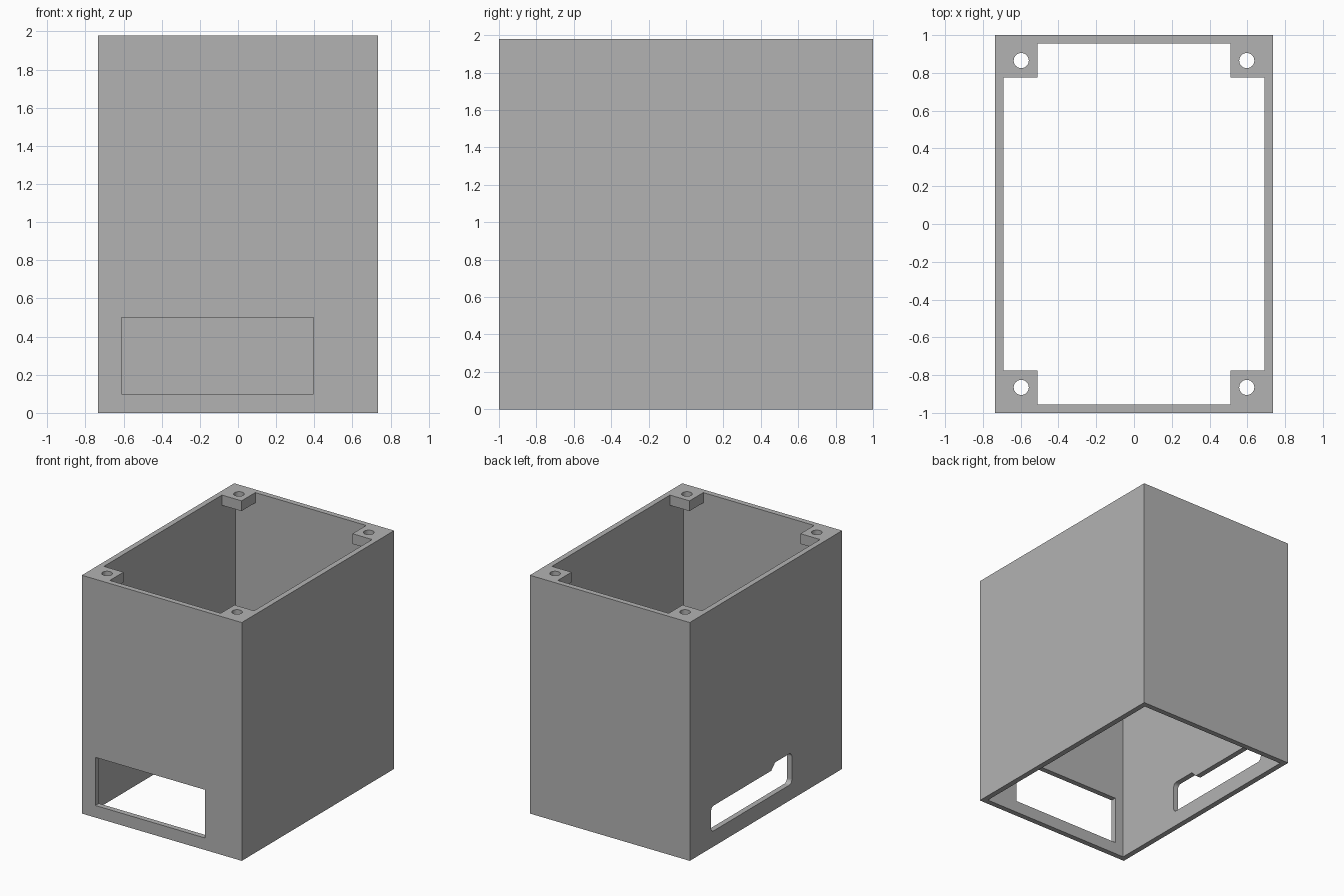
import bpy, bmesh, math
from mathutils import Matrix, Vector

cube = bpy.data.objects.get("Cube")
if cube:
    bpy.data.objects.remove(cube, do_unlink=True)

HX, HY, H = 0.735, 1.0, 1.98      # outer half sizes and height
WALL, TAB = 0.045, 0.225          # wall and corner tab widths
TAB_Z = H - 0.085                 # underside of the corner tabs

grey = bpy.data.materials.new("plain_grey")
grey.use_nodes = True
grey.diffuse_color = (0.45, 0.45, 0.45, 1)
grey.node_tree.nodes["Principled BSDF"].inputs["Base Color"].default_value = grey.diffuse_color


def prism(name, points, depth):
    """Extrude a closed outline of 3D points along the depth vector."""
    bm = bmesh.new()
    face = bm.faces.new([bm.verts.new(p) for p in points])
    out = bmesh.ops.extrude_face_region(bm, geom=[face])
    moved = [v for v in out["geom"] if isinstance(v, bmesh.types.BMVert)]
    bmesh.ops.translate(bm, vec=Vector(depth), verts=moved)
    bmesh.ops.recalc_face_normals(bm, faces=bm.faces)
    mesh = bpy.data.meshes.new(name)
    bm.to_mesh(mesh)
    bm.free()
    mesh.materials.append(grey)
    obj = bpy.data.objects.new(name, mesh)
    bpy.context.collection.objects.link(obj)
    return obj


def box(name, x0, x1, y0, y1, z0, z1):
    corners = [(x0, y0, z0), (x1, y0, z0), (x1, y1, z0), (x0, y1, z0)]
    return prism(name, corners, (0, 0, z1 - z0))


def cut(target, cutter):
    """Subtract the cutter from the target and discard it."""
    cutter.hide_render = True
    mod = target.modifiers.new("cut", "BOOLEAN")
    mod.operation, mod.solver, mod.object = "DIFFERENCE", "EXACT", cutter
    bpy.context.view_layer.objects.active = target
    bpy.ops.object.modifier_apply(modifier=mod.name)
    bpy.data.objects.remove(cutter, do_unlink=True)


def arc(cy, cz, r, start, steps=5):
    """Quarter turn in the side wall's plane, for rounded slot corners."""
    angles = [math.radians(start + 90 * i / steps) for i in range(steps + 1)]
    return [(cy + r * math.cos(a), cz + r * math.sin(a)) for a in angles]


housing = box("housing", -HX, HX, -HY, HY, 0, H)

# Open-bottomed cavity, reaching up to the corner tabs
ix, iy = HX - WALL, HY - WALL
cut(housing, box("cavity", -ix, ix, -iy, iy, -0.2, TAB_Z))

# Cross-shaped mouth that leaves a square tab in each corner
tx, ty = HX - TAB, HY - TAB
quarter = [(ix, ty), (tx, ty), (tx, iy)]
outline = quarter + [(-x, y) for x, y in reversed(quarter)]
outline += [(-x, -y) for x, y in outline]
cut(housing, prism("mouth", [(x, y, TAB_Z - 0.2) for x, y in outline], (0, 0, 0.6)))

# Screw holes through the tabs
for sx in (-1, 1):
    for sy in (-1, 1):
        ring = [(sx * 0.597 + 0.04 * math.cos(i * math.tau / 32),
                 sy * 0.865 + 0.04 * math.sin(i * math.tau / 32), TAB_Z - 0.1)
                for i in range(32)]
        cut(housing, prism("screw_hole", ring, (0, 0, 0.4)))

# Rectangular window in the front wall
cut(housing, box("front_window", -0.61, 0.397, -HY - 0.1, -HY + 0.1, 0.1, 0.5))

# Stepped slot with rounded corners in the -x wall
r, low, mid, high, y0, y1 = 0.035, 0.13, 0.34, 0.39, -0.34, 0.72
slot = (arc(y1 - r, mid - r, r, 0) + [(-0.07, mid), (-0.12, high)]
        + arc(y0 + r, high - r, r, 90) + arc(y0 + r, low + r, r, 180)
        + arc(y1 - r, low + r, r, 270))
cut(housing, prism("side_slot", [(-HX - 0.1, y, z) for y, z in slot], (0.2, 0, 0)))
